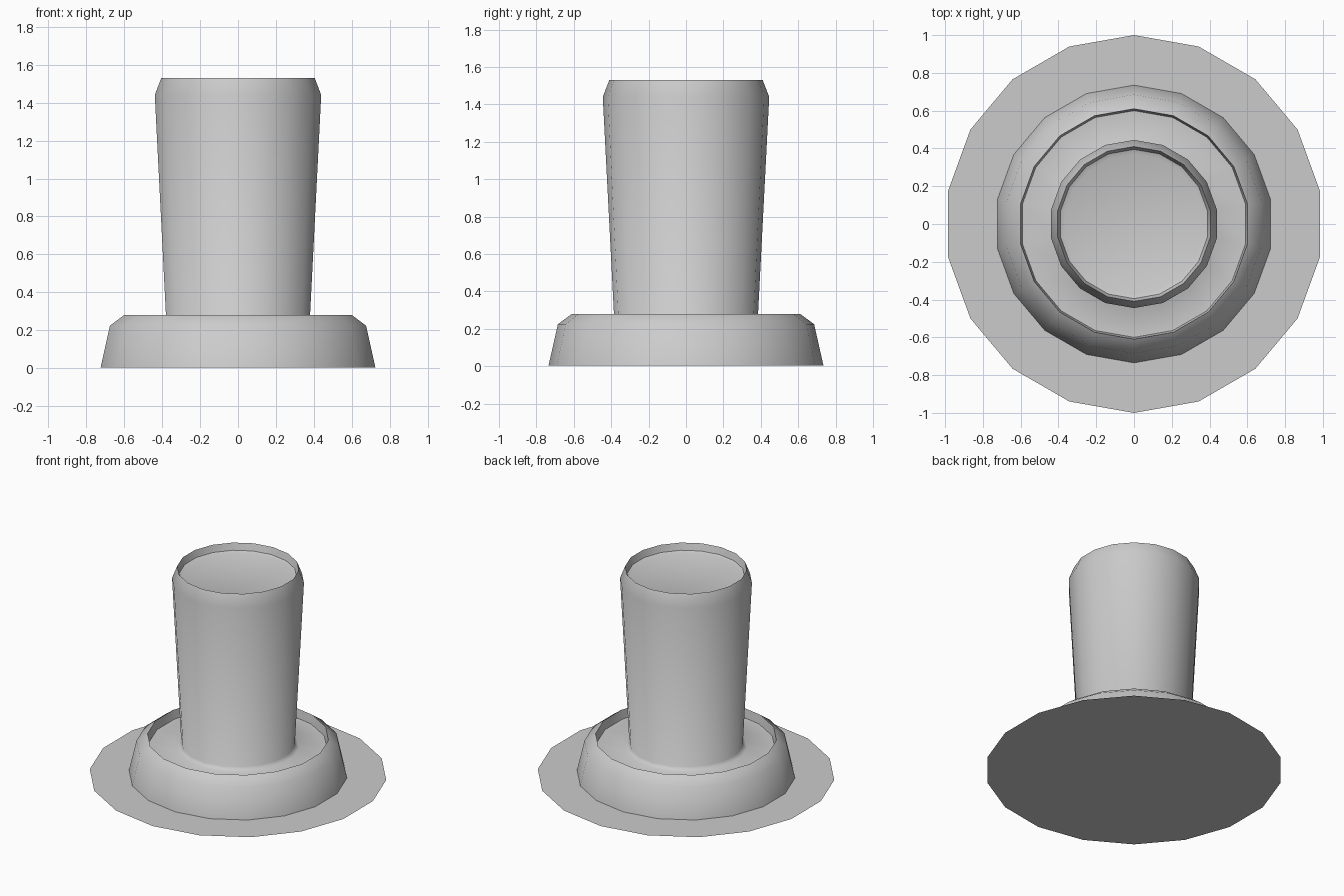
import bpy, bmesh, math

old = bpy.data.objects.get("Cube")
if old:
    bpy.data.objects.remove(old, do_unlink=True)

SIDES = 18

# Single grey material
grey = bpy.data.materials.new("plain grey")
grey.use_nodes = True
colour = (0.6, 0.6, 0.6, 1)
grey.diffuse_color = colour
grey.node_tree.nodes["Principled BSDF"].inputs["Base Color"].default_value = colour


def lathe(name, profile):
    """Turn an (r, z) profile around z; r = 0 ends become flat caps."""
    bm = bmesh.new()
    rings = []
    for r, z in profile:
        ring = []
        for i in range(SIDES):
            a = math.tau * i / SIDES + math.pi / 2
            ring.append(bm.verts.new((r * math.cos(a), r * math.sin(a), z)))
        rings.append(ring)
    for low, high in zip(rings, rings[1:]):
        for i in range(SIDES):
            j = (i + 1) % SIDES
            bm.faces.new((low[i], low[j], high[j], high[i]))
    return bm, rings


def finish(name, bm):
    mesh = bpy.data.meshes.new(name)
    bm.to_mesh(mesh)
    bm.free()
    mesh.materials.append(grey)
    obj = bpy.data.objects.new(name, mesh)
    bpy.context.collection.objects.link(obj)
    bpy.ops.object.select_all(action='DESELECT')
    obj.select_set(True)
    bpy.context.view_layer.objects.active = obj
    bpy.ops.object.shade_smooth_by_angle(angle=math.radians(50))
    return obj


# Flat brim: thin ring on the ground
bm, _ = lathe("brim", [(1.0, 0), (0.66, 0)])
finish("brim", bm)

# Bevelled base with sunken top, flaring crown and sunken crown top
body = [
    (0.735, 0.004), (0.685, 0.225), (0.61, 0.28),      # base wall and bevel
    (0.60, 0.215), (0.41, 0.21), (0.383, 0.235),       # sunken floor, fillet
    (0.445, 1.44), (0.41, 1.53),                       # crown wall and bevel
    (0.395, 1.48), (0.37, 1.47),                       # sunken crown top
]
bm, rings = lathe("body", body)
bm.faces.new(reversed(rings[0]))
bm.faces.new(rings[-1])
finish("base_and_crown", bm)
